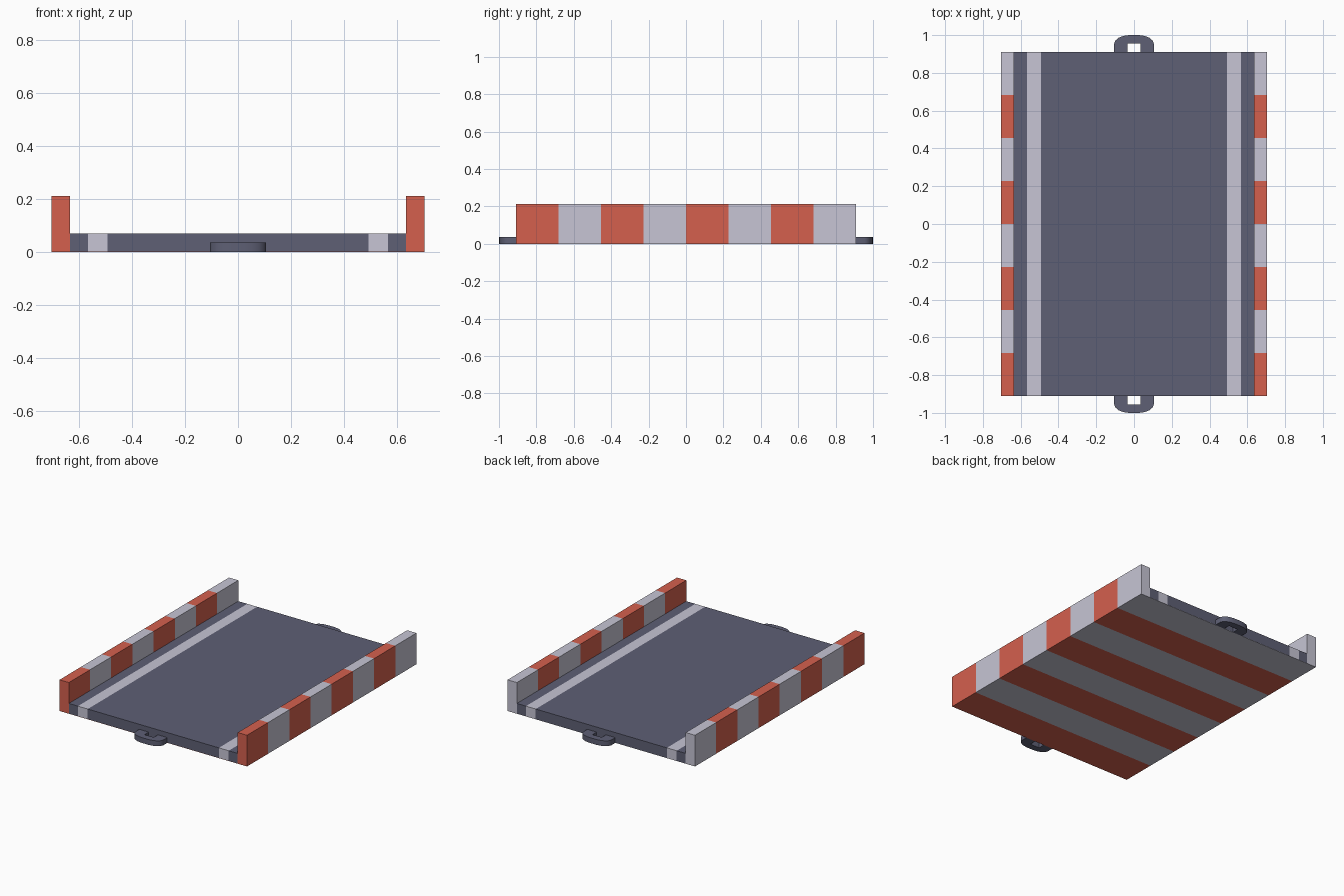
import bpy, bmesh
from mathutils import Vector

if "Cube" in bpy.data.objects:
    bpy.data.objects.remove(bpy.data.objects["Cube"])


def material(name, rgb):
    m = bpy.data.materials.new(name)
    m.diffuse_color = (*rgb, 1)
    m.use_nodes = True
    m.node_tree.nodes["Principled BSDF"].inputs["Base Color"].default_value = m.diffuse_color
    return m


RED = material("red", (0.66, 0.117, 0.076))
WHITE = material("pale_grey", (0.57, 0.56, 0.66))
SLATE = material("slate", (0.112, 0.116, 0.176))

L, W = 0.91, 0.705     # half length and half width
WALL = 0.635           # inner face of the walls


def extrude(name, pts, to_3d, offset, mats, cuts=(), rule=None):
    """Extrude a flat profile, slice it with planes, colour faces by rule."""
    bm = bmesh.new()
    face = bm.faces.new([bm.verts.new(to_3d(*p)) for p in pts])
    ext = bmesh.ops.extrude_face_region(bm, geom=[face], use_keep_orig=True)
    moved = [g for g in ext["geom"] if isinstance(g, bmesh.types.BMVert)]
    bmesh.ops.translate(bm, verts=moved, vec=offset)
    for co, no in cuts:
        bmesh.ops.bisect_plane(bm, geom=bm.verts[:] + bm.edges[:] + bm.faces[:],
                               plane_co=co, plane_no=no)
    bmesh.ops.recalc_face_normals(bm, faces=bm.faces[:])
    if rule:
        for f in bm.faces:
            f.material_index = rule(f.calc_center_bounds())
    mesh = bpy.data.meshes.new(name)
    bm.to_mesh(mesh)
    bm.free()
    for m in mats:
        mesh.materials.append(m)
    ob = bpy.data.objects.new(name, mesh)
    bpy.context.collection.objects.link(ob)
    return ob


# Striped channel: two kerb walls joined by a thin floor
step = 2 * L / 8
channel = [(-W, 0), (W, 0), (W, 0.212), (WALL, 0.212), (WALL, 0.002),
           (-WALL, 0.002), (-WALL, 0.212), (-W, 0.212)]
extrude("striped_kerbs", channel, lambda x, z: (x, -L, z), Vector((0, 2 * L, 0)),
        [RED, WHITE],
        [((0, -L + i * step, 0), (0, 1, 0)) for i in range(1, 8)],
        lambda c: min(7, max(0, int((c.y + L) / step))) % 2)

# Road deck with two pale lane lines
deck = [(-WALL, 0.002), (WALL, 0.002), (WALL, 0.07), (-WALL, 0.07)]
extrude("road_deck", deck, lambda x, z: (x, -L, z), Vector((0, 2 * L, 0)),
        [SLATE, WHITE],
        [((x, 0, 0), (1, 0, 0)) for x in (-0.567, -0.493, 0.493, 0.567)],
        lambda c: int(0.493 < abs(c.x) < 0.567))

# Connector loops at both ends
outer = [(0.105, L), (0.105, 0.955), (0.098, 0.972), (0.08, 0.987),
         (0.055, 0.996), (0.025, 1.0)]
inner = [(0.035, 0.955), (0.035, L)]
half = outer[:]
loop = (half + [(-x, y) for x, y in reversed(half)]
        + [(-x, y) for x, y in reversed(inner)] + inner)
for name, s in (("back_connector", 1), ("front_connector", -1)):
    ob = extrude(name, loop, lambda x, y: (x, s * y, 0), Vector((0, 0, 0.036)), [SLATE])
    bpy.ops.object.select_all(action='DESELECT')
    ob.select_set(True)
    bpy.context.view_layer.objects.active = ob
    bpy.ops.object.shade_smooth_by_angle()
